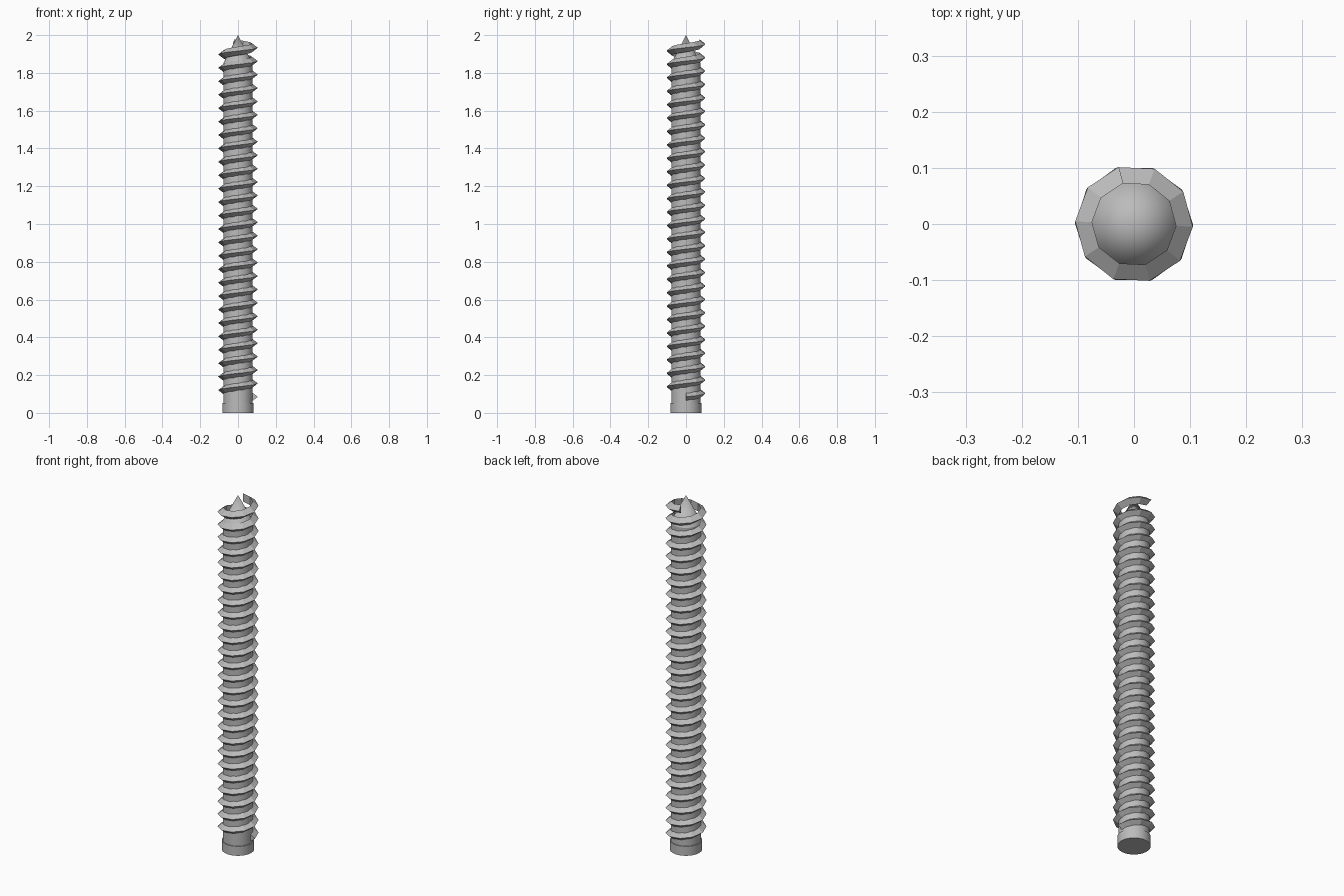
import bpy, bmesh, math

if "Cube" in bpy.data.objects:
    bpy.data.objects.remove(bpy.data.objects["Cube"])

steel = bpy.data.materials.new("steel_grey")
steel.use_nodes = True
grey = (0.5, 0.5, 0.5, 1)
steel.diffuse_color = grey
steel.node_tree.nodes["Principled BSDF"].inputs["Base Color"].default_value = grey


def make_object(name, bm, smooth):
    bmesh.ops.recalc_face_normals(bm, faces=bm.faces)
    mesh = bpy.data.meshes.new(name)
    bm.to_mesh(mesh)
    bm.free()
    mesh.materials.append(steel)
    obj = bpy.data.objects.new(name, mesh)
    bpy.context.collection.objects.link(obj)
    if smooth:
        bpy.ops.object.select_all(action="DESELECT")
        obj.select_set(True)
        bpy.context.view_layer.objects.active = obj
        bpy.ops.object.shade_smooth_by_angle(angle=math.radians(30))
    return obj


def cone_part(name, bottom, top, r_bottom, r_top):
    bm = bmesh.new()
    bmesh.ops.create_cone(bm, cap_ends=True, segments=48, radius1=r_bottom,
                          radius2=r_top, depth=top - bottom)
    bmesh.ops.translate(bm, verts=bm.verts, vec=(0, 0, (bottom + top) / 2))
    return make_object(name, bm, True)


# Head, shaft and pointed tip
SHAFT_R, TIP_BASE = 0.078, 1.85
cone_part("head", 0, 0.053, 0.083, 0.083)
cone_part("shaft", 0.053, TIP_BASE, SHAFT_R, SHAFT_R)
cone_part("tip", TIP_BASE, 2.0, SHAFT_R, 0)

# Thread: triangular section swept up a coarse right-handed helix
PITCH, START_Z, STEPS = 0.0711, 0.085, 263
step_angle = math.radians(35.99)
section = [(0.075, -0.023), (0.105, 0), (0.075, 0.023)]

bm = bmesh.new()
rings = []
for i in range(STEPS + 1):
    a = i * step_angle
    z = START_Z + PITCH * a / math.tau
    rings.append([bm.verts.new((r * math.cos(a), r * math.sin(a), z + dz))
                  for r, dz in section])
for low, high in zip(rings, rings[1:]):
    for j in range(3):
        k = (j + 1) % 3
        bm.faces.new((low[j], low[k], high[k], high[j]))
bm.faces.new(rings[0])
bm.faces.new(rings[-1])
make_object("thread", bm, False)
